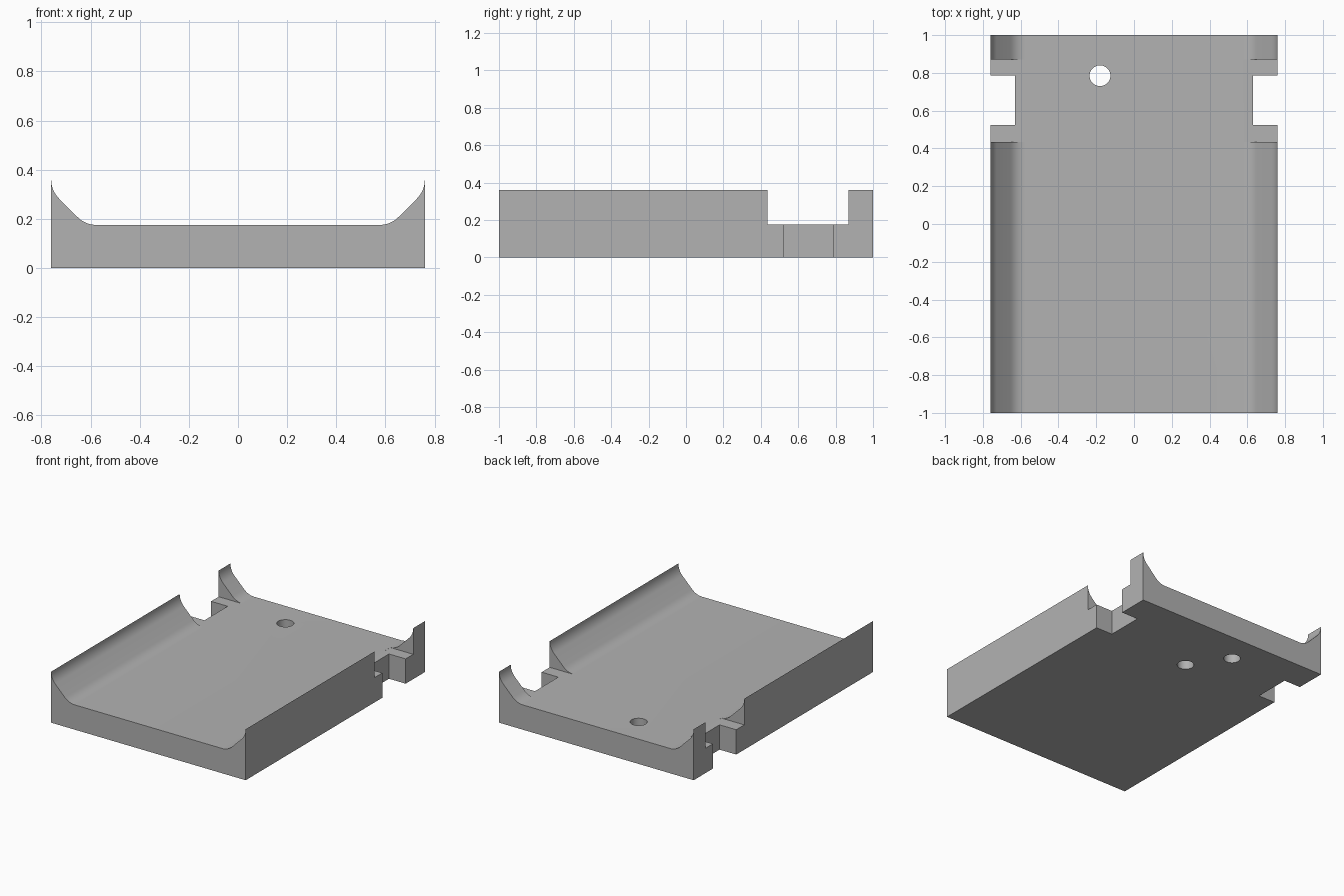
import bpy
import bmesh
from math import sin, cos, pi, radians
from mathutils import Matrix

HALF_WIDTH, HALF_LENGTH = 0.76, 1.0
FLOOR = 0.175      # thickness of the base plate
TOP = 0.36         # height of the side lips
RADIUS = 0.11      # rounding of the lip profile
STEPS = 8

cube = bpy.data.objects.get("Cube")
if cube:
    bpy.data.objects.remove(cube, do_unlink=True)

grey = bpy.data.materials.new("plain grey")
grey.use_nodes = True
colour = (0.448, 0.448, 0.448, 1)
grey.diffuse_color = colour
grey.node_tree.nodes["Principled BSDF"].inputs["Base Color"].default_value = colour


def add_object(name, bm):
    bmesh.ops.recalc_face_normals(bm, faces=bm.faces)
    mesh = bpy.data.meshes.new(name)
    bm.to_mesh(mesh)
    bm.free()
    mesh.materials.append(grey)
    obj = bpy.data.objects.new(name, mesh)
    bpy.context.collection.objects.link(obj)
    return obj


def box(name, x, y, z):
    bm = bmesh.new()
    size = [hi - lo for lo, hi in (x, y, z)]
    middle = [(hi + lo) / 2 for lo, hi in (x, y, z)]
    bmesh.ops.create_cube(bm, size=1, matrix=Matrix.Translation(middle) @ Matrix.Diagonal((*size, 1)))
    return add_object(name, bm)


def cylinder(name, x, y, radius, z):
    bm = bmesh.new()
    bmesh.ops.create_cone(bm, cap_ends=True, segments=48, radius1=radius, radius2=radius,
                          depth=z[1] - z[0], matrix=Matrix.Translation((x, y, sum(z) / 2)))
    return add_object(name, bm)


# Tray profile: vertical tip, arc, sloping flat, arc, level floor
angles = [pi / 4 * i / STEPS for i in range(STEPS + 1)]
inner = HALF_WIDTH - (TOP - FLOOR)
upper = [(HALF_WIDTH - RADIUS * (1 - cos(a)), TOP - RADIUS * sin(a)) for a in angles]
lower = [(inner + RADIUS * sin(a), FLOOR + RADIUS * (1 - cos(a))) for a in reversed(angles)]
side = [(HALF_WIDTH, 0)] + upper + lower
profile = side + [(-x, z) for x, z in reversed(side)]

bm = bmesh.new()
face = bm.faces.new([bm.verts.new((x, -HALF_LENGTH, z)) for x, z in profile])
end = bmesh.ops.extrude_face_region(bm, geom=[face])
bmesh.ops.translate(bm, vec=(0, 2 * HALF_LENGTH, 0),
                    verts=[v for v in end["geom"] if isinstance(v, bmesh.types.BMVert)])
tray = add_object("tray", bm)

# Lip gaps and deeper notches on both sides, plus the two holes
cutters = []
for name, sign in (("left", 1), ("right", -1)):
    def span(a, b):
        return tuple(sorted((sign * a, sign * b)))
    cutters.append(box(name + "_lip_gap", span(inner + 0.006, 0.9), (0.435, 0.87), (FLOOR, 0.5)))
    cutters.append(box(name + "_notch", span(0.63, 0.9), (0.525, 0.785), (-0.1, 0.5)))
cutters.append(cylinder("through_hole", -0.18, 0.785, 0.055, (-0.1, 0.5)))
cutters.append(cylinder("blind_hole", 0, 0.525, 0.055, (-0.1, 0.12)))

bpy.context.view_layer.objects.active = tray
for cutter in cutters:
    cutter.hide_render = True
    cut = tray.modifiers.new(cutter.name, "BOOLEAN")
    cut.operation = "DIFFERENCE"
    cut.solver = "EXACT"
    cut.object = cutter
    bpy.ops.object.modifier_apply(modifier=cut.name)
    bpy.data.objects.remove(cutter, do_unlink=True)

# Smooth the curved lips and keep the edges sharp
bpy.ops.object.select_all(action="DESELECT")
tray.select_set(True)
bpy.ops.object.shade_smooth_by_angle(angle=radians(25))
